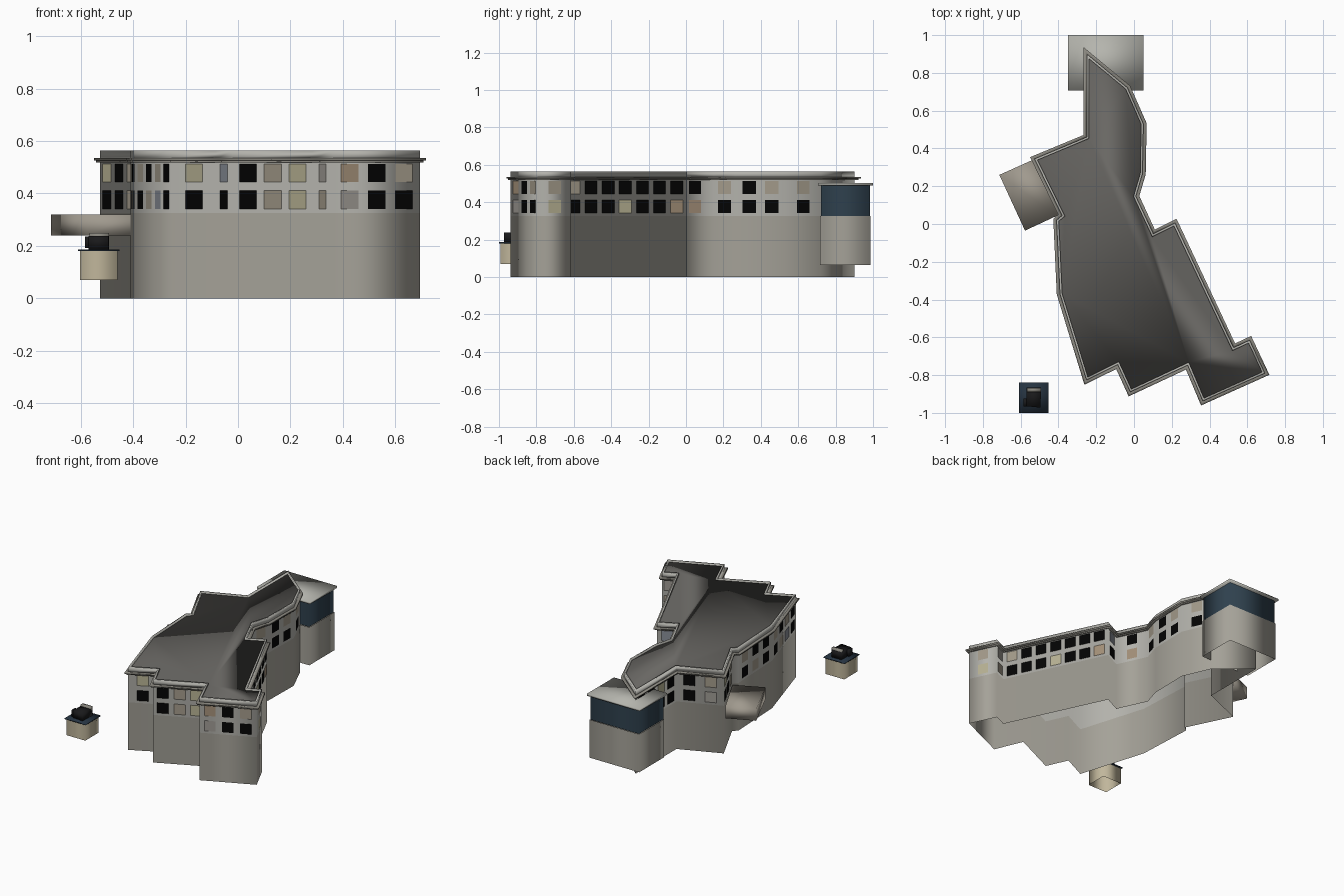
import bpy, bmesh
from mathutils import Vector

if "Cube" in bpy.data.objects:
    bpy.data.objects.remove(bpy.data.objects["Cube"])

def mat(name, *rgb):
    m = bpy.data.materials.new(name)
    m.diffuse_color = (*rgb, 1)
    m.use_nodes = True
    m.node_tree.nodes["Principled BSDF"].inputs["Base Color"].default_value = m.diffuse_color
    return m

STONE = mat("stone", .375, .36, .315)
PLASTER = mat("plaster", .45, .445, .41)
TRIM = mat("trim", .25, .24, .21)
ROOF = mat("roof", .14, .135, .125)
GLASS = mat("dark_glass", .028, .052, .075)
SLAB = mat("slab", .46, .46, .42)
CANOPY = mat("canopy", .35, .32, .27)
SAND = mat("sand", .53, .47, .33)
NAVY = mat("navy", .02, .035, .055)
BLACK = mat("black", .010, .010, .011)
PANES = {"k": mat("pane_dark", .001, .001, .001), "t": mat("pane_tan", .36, .32, .25),
         "y": mat("pane_yellow", .47, .44, .29), "o": mat("pane_brown", .37, .28, .19),
         "g": mat("pane_grey", .34, .32, .29), "b": mat("pane_blue", .25, .27, .31)}

def finish(bm, name, *mats):
    # smooth shading across shallow bends, sharp elsewhere
    for f in bm.faces:
        f.smooth = True
    for e in bm.edges:
        e.smooth = e.calc_face_angle(4) < .55
    me = bpy.data.meshes.new(name)
    bm.to_mesh(me)
    bm.free()
    for m in mats:
        me.materials.append(m)
    ob = bpy.data.objects.new(name, me)
    bpy.context.collection.objects.link(ob)
    return ob

def offset(pts, d):
    # mitred offset of a clockwise outline, outward for positive d
    out = []
    for i, p in enumerate(pts):
        p = Vector(p)
        a = (p - Vector(pts[i - 1])).normalized()
        b = (Vector(pts[(i + 1) % len(pts)]) - p).normalized()
        na, nb = Vector((-a.y, a.x)), Vector((-b.y, b.x))
        out.append(p + (na + nb) * (d / (1 + na.dot(nb))))
    return out

def prism(name, pts, z0, z1, m, top=True, bottom=True):
    # clockwise outline raised from z0 to z1, with optional caps
    bm = bmesh.new()
    lo = [bm.verts.new((p[0], p[1], z0)) for p in pts]
    hi = [bm.verts.new((p[0], p[1], z1)) for p in pts]
    if bottom:
        bm.faces.new(lo)
    if top:
        bm.faces.new(hi[::-1])
    for i in range(len(pts)):
        bm.faces.new((lo[i], lo[i - 1], hi[i - 1], hi[i]))
    return finish(bm, name, m)

def ring(name, pts, d_in, d_out, z0, z1, m):
    bm = bmesh.new()
    loops = [[bm.verts.new((p.x, p.y, z)) for p in offset(pts, d)]
             for d, z in ((d_in, z0), (d_out, z0), (d_out, z1), (d_in, z1))]
    for k in range(4):
        a, b = loops[k - 1], loops[k]
        for i in range(len(pts)):
            bm.faces.new((a[i], a[i - 1], b[i - 1], b[i]))
    return finish(bm, name, m)

def box(name, x0, x1, y0, y1, z0, z1, m, **caps):
    return prism(name, [(x0, y0), (x0, y1), (x1, y1), (x1, y0)], z0, z1, m, **caps)

# main building outline, clockwise from the back tip
OUT = [(-.25, .9), (-.035, .722), (.05, .53), (.045, .265), (.01, .147), (.102, -.052),
       (.217, .005), (.527, -.655), (.612, -.615), (.694, -.79), (.364, -.938), (.284, -.748),
       (-.02, -.89), (-.086, -.745), (-.252, -.827), (-.392, -.37), (-.41, .02),
       (-.38, .045), (-.527, .345), (-.25, .46)]

# hollow walls, open underneath
prism("lower_walls", OUT, 0, .325, STONE, top=False, bottom=False)
prism("upper_walls", OUT, .325, .53, PLASTER, top=False, bottom=False)
ring("cornice_lower", OUT, 0, .011, .518, .526, TRIM)
ring("cornice_upper", OUT, 0, .017, .526, .535, TRIM)
ring("parapet", OUT, -.012, 0, .53, .565, PLASTER)
prism("roof", offset(OUT, -.011), .545, .555, ROOF, bottom=False)

# window tones per wall: upper row, lower row, along the outline
TONES = [("", ""), ("t", "k"), ("tk", "kk"), ("t", "k"), ("k", "o"), ("b", "k"),
         ("kkkkkkt", "okkykkk"), ("g", "t"), ("t", "y"), ("tko", "kkg"), ("g", "t"),
         ("ytk", "ytk"), ("b", "k"), ("y", "k"), ("ktkt", "kbtk"), ("kkt", "ktk"),
         ("", ""), ("tky", "tkk"), ("tk", "gk"), ("kykk", "kkyk")]
keys = list(PANES)
bm = bmesh.new()
for i, rows in enumerate(TONES):
    a, b = Vector(OUT[i]), Vector(OUT[(i + 1) % len(OUT)])
    d = (b - a).normalized()
    n = Vector((-d.y, d.x)) * .0012
    w = min(.036, (b - a).length * .38)
    for row, (z0, z1) in zip(rows, ((.444, .513), (.341, .411))):
        for j, key in enumerate(row):
            c = (a + b) / 2 + d * ((j - (len(row) - 1) / 2) * (b - a).length / (len(row) + .2))
            p, q = c - d * w + n, c + d * w + n
            quad = [bm.verts.new(v) for v in ((*q, z0), (*p, z0), (*p, z1), (*q, z1))]
            bm.faces.new(quad).material_index = keys.index(key)
finish(bm, "windows", *PANES.values())

# glazed room at the back
box("back_room_base", -.337, .037, .717, .987, .065, .325, STONE, top=False, bottom=False)
box("back_room_glazing", -.333, .033, .721, .983, .325, .49, GLASS, top=False, bottom=False)
box("back_room_roof", -.35, .05, .706, 1, .49, .503, SLAB)

# overhanging box on the left
prism("side_canopy", [(-.713, .26), (-.535, .34), (-.39, .055), (-.405, .045), (-.577, -.035)],
      .24, .32, CANOPY)

# small detached kiosk with rooftop unit
box("kiosk_body", -.603, -.46, -.992, -.848, .07, .18, SAND, top=False, bottom=False)
box("kiosk_roof", -.61, -.452, -1, -.84, .18, .187, NAVY)
prism("rooftop_unit", [(-.568, -.866), (-.492, -.866), (-.495, -.972), (-.57, -.965)],
      .187, .238, BLACK)
box("unit_side", -.585, -.565, -.965, -.925, .192, .235, BLACK)
box("unit_vent", -.567, -.492, -.89, -.868, .225, .25, TRIM)
